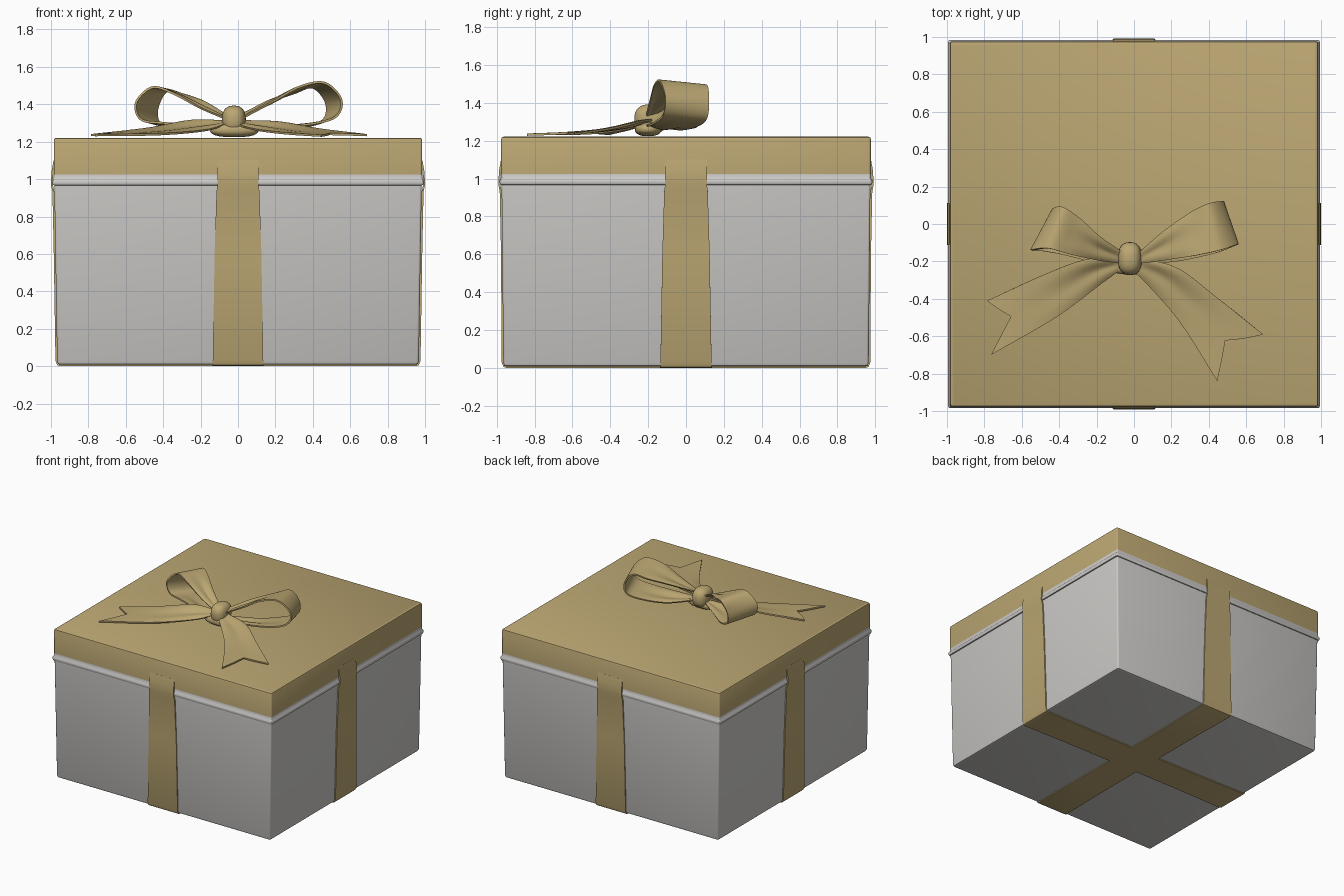
import bpy, bmesh, math
from mathutils import Vector

if "Cube" in bpy.data.objects:
    bpy.data.objects.remove(bpy.data.objects["Cube"])


def material(name, rgb):
    m = bpy.data.materials.new(name)
    m.diffuse_color = (*rgb, 1)
    m.use_nodes = True
    m.node_tree.nodes["Principled BSDF"].inputs["Base Color"].default_value = m.diffuse_color
    return m


GOLD = material("gold", (0.50, 0.385, 0.17))
WHITE = material("off_white", (0.60, 0.59, 0.57))


def finish(name, bm, mats, thickness=0, angle=40):
    """Turn a bmesh into a named object, thicken it if asked, and shade it."""
    bmesh.ops.recalc_face_normals(bm, faces=bm.faces)
    me = bpy.data.meshes.new(name)
    bm.to_mesh(me)
    bm.free()
    for m in mats:
        me.materials.append(m)
    ob = bpy.data.objects.new(name, me)
    bpy.context.collection.objects.link(ob)
    bpy.ops.object.select_all(action='DESELECT')
    ob.select_set(True)
    bpy.context.view_layer.objects.active = ob
    if thickness:
        mod = ob.modifiers.new("thickness", 'SOLIDIFY')
        mod.thickness, mod.offset = thickness, 0
        bpy.ops.object.modifier_apply(modifier=mod.name)
    bpy.ops.object.shade_smooth_by_angle(angle=math.radians(angle))
    return ob


def square_shell(name, rings, cap, mats, split=9):
    """Loft rounded squares (half x, half y, z); faces above split use slot 1."""
    bm, r, loops = bmesh.new(), 0.012, []
    for hx, hy, z in rings:
        loop = []
        for q, (sx, sy) in enumerate(((1, 1), (-1, 1), (-1, -1), (1, -1))):
            for k in range(4):
                a = math.radians(90 * q + 30 * k)
                loop.append(bm.verts.new((sx * (hx - r) + r * math.cos(a),
                                          sy * (hy - r) + r * math.sin(a), z)))
        loops.append(loop)
    for a, b in zip(loops, loops[1:]):
        for i in range(len(a)):
            j = (i + 1) % len(a)
            bm.faces.new((a[i], a[j], b[j], b[i]))
    bm.faces.new(loops[cap])
    for f in bm.faces:
        f.material_index = int(f.calc_center_median().z > split)
    return finish(name, bm, mats)


def grid(bm, rows):
    """Make quads between rows of points."""
    vs = [[bm.verts.new(p) for p in row] for row in rows]
    for a, b in zip(vs, vs[1:]):
        for i in range(len(a) - 1):
            bm.faces.new((a[i], a[i + 1], b[i + 1], b[i]))


def spline(points, t):
    """Catmull-Rom point at t, counted in segments."""
    n = len(points) - 1
    i = min(int(t), n - 1)
    f = t - i
    p1, p2 = points[i], points[i + 1]
    p0 = points[i - 1] if i else 2 * p1 - p2
    p3 = points[i + 2] if i + 2 <= n else 2 * p2 - p1
    return 0.5 * (2 * p1 + (p2 - p0) * f + (2 * p0 - 5 * p1 + 4 * p2 - p3) * f * f
                  + (3 * p1 - p0 - 3 * p2 + p3) * f ** 3)


def bow_strip(name, edges, notch=0, pleat=0.012, steps=8, cols=12):
    """Ribbon between two edge curves, pleated near the knot, end notched."""
    front = [Vector(e[:3]) for e in edges]
    back = [Vector(e[3:]) for e in edges]
    n = len(edges) - 1
    rows = []
    for s in range(n * steps + 1):
        row = []
        for c in range(cols + 1):
            v = c / cols
            t = s / steps * (1 - notch / n * (1 - abs(2 * v - 1)))
            p = spline(front, t).lerp(spline(back, t), v)
            near = t if notch else min(t, n - t)
            p.z += pleat * math.sin(3 * math.pi * v) * min(near, 1) * max(0, 1 - near / 2.5)
            row.append(p)
        rows.append(row)
    bm = bmesh.new()
    grid(bm, rows)
    return finish(name, bm, [GOLD], 0.012, 60)


# Box body, slightly narrower at the base
square_shell("box_body", [(0.950, 0.948, 0.008), (0.962, 0.960, 0.012), (0.967, 0.965, 0.026),
                          (0.982, 0.974, 0.97)], 0, [WHITE])

# Lid with a pale lip along its lower edge
square_shell("lid", [(0.978, 0.970, 0.966), (0.990, 0.981, 0.968), (0.994, 0.984, 0.976),
                     (0.994, 0.984, 0.992), (0.986, 0.977, 1.002), (0.985, 0.976, 1.025),
                     (0.985, 0.976, 1.208), (0.982, 0.973, 1.217), (0.974, 0.965, 1.221)],
             -1, [WHITE, GOLD], 1.025)

# Ribbon bands running down the sides and under the base
for name, lid, top, low, along_x in (("band_front_back", 0.976, 0.974, 0.965, False),
                                     ("band_left_right", 0.985, 0.982, 0.967, True)):
    half = [(lid - 0.004, 1.10, 0.11), (lid + 0.007, 1.04, 0.11), (lid + 0.010, 0.97, 0.11),
            (top + 0.005, 0.93, 0.115), (top - 0.002, 0.60, 0.125), (low + 0.004, 0.03, 0.135),
            (low - 0.004, 0.009, 0.135), (low - 0.016, 0.005, 0.137), (0.5, 0.005, 0.13)]
    path = half + [(0, 0.005, 0.13)] + [(-d, z, w) for d, z, w in reversed(half)]
    rows = [[(d, s * w, z) if along_x else (s * w, d, z) for s in (-1, 0, 1)] for d, z, w in path]
    bm = bmesh.new()
    grid(bm, rows)
    finish(name, bm, [GOLD], 0.01)

# Bow loops: over the top, round the end and back underneath
bow_strip("bow_loop_left", [
    (-.06, -.21, 1.32, -.06, -.15, 1.34), (-.20, -.19, 1.38, -.18, -.07, 1.41),
    (-.35, -.16, 1.46, -.29, .03, 1.45), (-.46, -.13, 1.49, -.38, .09, 1.47),
    (-.545, -.14, 1.41, -.43, .08, 1.38), (-.52, -.14, 1.32, -.42, .07, 1.30),
    (-.40, -.16, 1.30, -.34, .04, 1.27), (-.22, -.20, 1.29, -.18, -.08, 1.27),
    (-.06, -.21, 1.29, -.06, -.15, 1.29)])
bow_strip("bow_loop_right", [
    (.03, -.21, 1.33, .03, -.15, 1.35), (.18, -.19, 1.41, .16, -.04, 1.41),
    (.32, -.17, 1.49, .30, .06, 1.46), (.46, -.14, 1.515, .40, .11, 1.49),
    (.55, -.11, 1.43, .47, .12, 1.41), (.53, -.12, 1.34, .46, .11, 1.32),
    (.42, -.16, 1.30, .36, .06, 1.28), (.22, -.20, 1.28, .20, -.03, 1.26),
    (.03, -.21, 1.28, .03, -.15, 1.28)])

# Bow tails with notched ends lying on the lid
bow_strip("bow_tail_left", [
    (-.07, -.24, 1.29, -.07, -.18, 1.31), (-.18, -.32, 1.26, -.26, -.19, 1.31),
    (-.42, -.50, 1.24, -.48, -.27, 1.27), (-.765, -.70, 1.235, -.785, -.41, 1.235)], 0.35)
bow_strip("bow_tail_right", [
    (0, -.25, 1.29, .04, -.18, 1.31), (.09, -.34, 1.265, .24, -.24, 1.30),
    (.25, -.53, 1.245, .44, -.39, 1.265), (.445, -.84, 1.232, .69, -.59, 1.235)], 0.35)

# Knot and the gathered ribbon beneath it
for name, centre, size in (("bow_knot", (-.022, -.185, 1.315), (.064, .088, .078)),
                           ("bow_gather", (-.02, -.20, 1.262), (.13, .07, .038))):
    bm = bmesh.new()
    bmesh.ops.create_uvsphere(bm, u_segments=32, v_segments=16, radius=1)
    for v in bm.verts:
        # squarer than a ball, like a wrapped band
        p = Vector([math.copysign(abs(c) ** 0.8, c) for c in v.co])
        v.co = Vector(centre) + Vector([a * b for a, b in zip(p, size)])
    finish(name, bm, [GOLD], angle=60)
